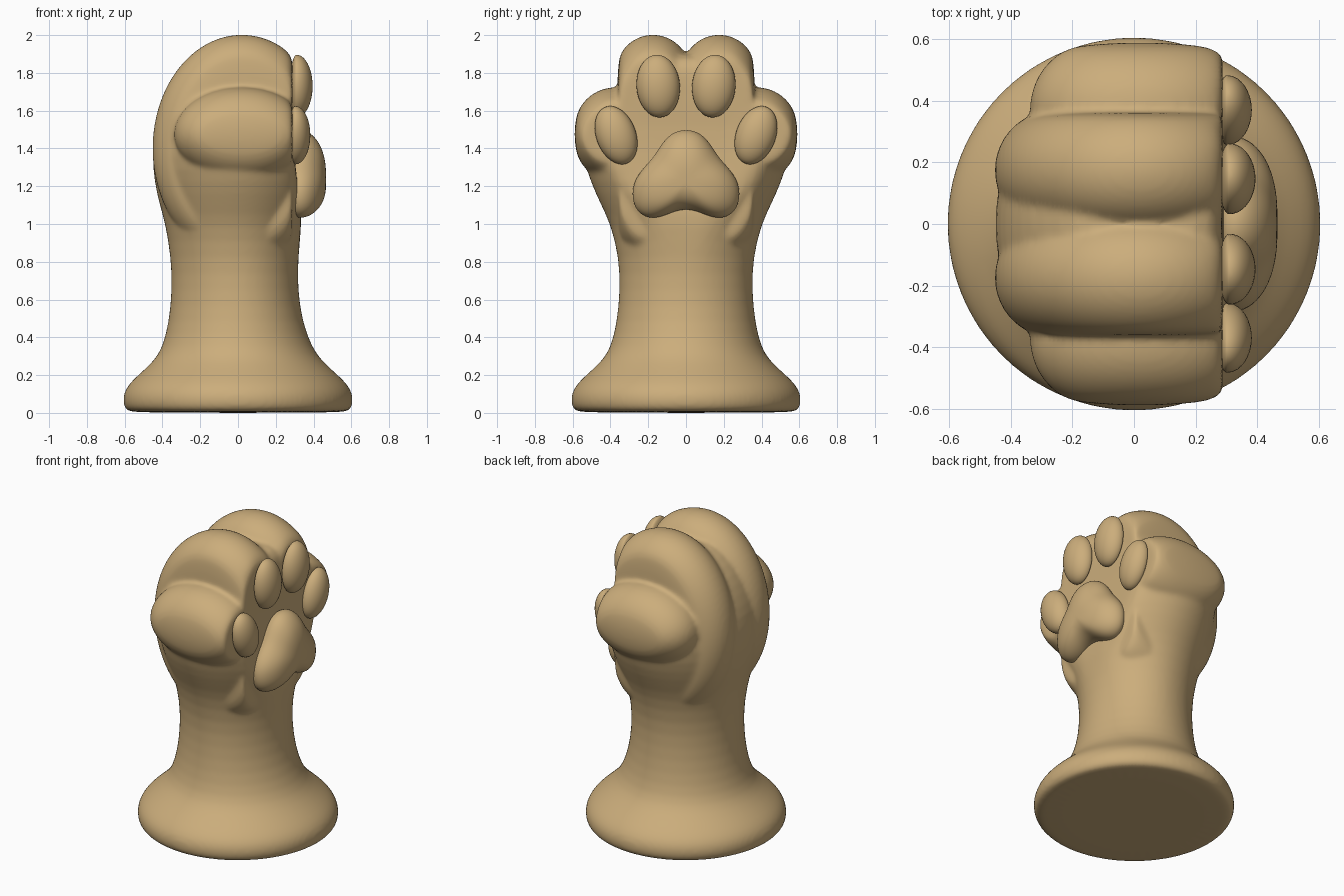
import bpy, bmesh, math

if "Cube" in bpy.data.objects:
    bpy.data.objects.remove(bpy.data.objects["Cube"])

TAN = bpy.data.materials.new("tan")
TAN.diffuse_color = (0.6, 0.42, 0.2, 1)
TAN.use_nodes = True
TAN.node_tree.nodes["Principled BSDF"].inputs["Base Color"].default_value = TAN.diffuse_color


def finish(name, bm):
    bmesh.ops.recalc_face_normals(bm, faces=bm.faces[:])
    for f in bm.faces:
        f.smooth = True
    me = bpy.data.meshes.new(name)
    bm.to_mesh(me)
    bm.free()
    me.materials.append(TAN)
    ob = bpy.data.objects.new(name, me)
    bpy.context.collection.objects.link(ob)
    return ob


def loft(bm, rings):
    """Skin a stack of point rings and cap both ends."""
    vs = [[bm.verts.new(p) for p in r] for r in rings]
    n = len(vs[0])
    for a, b in zip(vs, vs[1:]):
        for i in range(n):
            bm.faces.new((a[i], a[(i + 1) % n], b[(i + 1) % n], b[i]))
    bm.faces.new(vs[0])
    bm.faces.new(vs[-1])


def toe(bm, y, z, rx, rz, r, cut):
    """Thick rounded disc lying in the xz plane, cut flat on the palm side."""
    for v in bmesh.ops.create_uvsphere(bm, u_segments=40, v_segments=20, radius=1)["verts"]:
        a, b, c = v.co.x, v.co.z, v.co.y     # pole axis becomes y
        a, b, c = v.co.x, v.co.y, v.co.z
        d = math.hypot(a, b)
        u, w = (a / d, b / d) if d > 1e-4 else (0, 0)
        x = 0.02 + u * (rx - r) * min(1, d * 3) + a * r
        v.co = (min(x, cut), y + c * r, z + w * (rz - r) * min(1, d * 3) + b * r)


# body: base, wrist and palm; z, back x, unclipped front x, clip x, half width y
SECTIONS = [
    (0.0, .56, .56, 1, .56), (.012, .595, .595, 1, .595), (.05, .61, .61, 1, .61),
    (.1, .608, .608, 1, .608), (.15, .582, .582, 1, .582), (.2, .53, .53, 1, .53),
    (.27, .45, .45, 1, .45), (.34, .402, .395, 1, .40), (.48, .366, .342, 1, .366),
    (.65, .35, .317, 1, .35), (.82, .355, .318, 1, .355), (1.0, .385, .35, .338, .40),
    (1.1, .415, .39, .328, .45), (1.22, .443, .43, .315, .505), (1.36, .456, .46, .298, .55),
    (1.5, .44, .46, .288, .54), (1.62, .40, .42, .285, .46), (1.74, .34, .38, .285, .34),
    (1.84, .25, .32, .285, .22), (1.91, .14, .22, .27, .1)]
bm = bmesh.new()
rings = []
for z, back, front, clip, w in SECTIONS:
    ring = []
    for i in range(48):
        t = math.tau * i / 48
        c = math.cos(t)
        ring.append((min(c * (front if c > 0 else back), clip), w * math.sin(t), z))
    rings.append(ring)
loft(bm, rings)
for s in (1, -1):
    toe(bm, s * .175, 1.4, .475, .605, .195, .288)    # inner toes
    toe(bm, s * .375, 1.475, .36, .25, .215, .288)    # outer toes
body = finish("paw_body", bm)
m = body.modifiers.new("round", 'SUBSURF')
m.levels = m.render_levels = 1
m = body.modifiers.new("fuse", 'REMESH')
m.mode = 'VOXEL'
m.voxel_size = 0.014
m.use_smooth_shade = True
m = body.modifiers.new("soften", 'SMOOTH')
m.factor = 0.5
m.iterations = 6


# toe pads: flattened eggs, tops leaning outward
def toe_pad(name, y, z, ry, rz, tilt, x, out):
    bm = bmesh.new()
    bmesh.ops.create_uvsphere(bm, u_segments=36, v_segments=20, radius=1)
    ct, st = math.cos(tilt), math.sin(tilt)
    for v in bm.verts:
        a, b, c = v.co
        p, q = b * ry, c * rz
        v.co = (x + a * (out if a > 0 else .035), y + p * ct + q * st, z - p * st + q * ct)
    finish(name, bm)


for s, side in ((1, "right"), (-1, "left")):
    toe_pad("inner_toe_pad_" + side, s * .147, 1.73, .115, .166, s * .08, .31, .085)
    toe_pad("outer_toe_pad_" + side, s * .37, 1.47, .105, .16, s * .36, .303, .08)

# main pad: domed three-lobed outline
HALF = [(.08, 1.485), (.135, 1.42), (.175, 1.35), (.25, 1.275), (.292, 1.19),
        (.28, 1.08), (.21, 1.025), (.13, 1.035), (.06, 1.068)]
outline = [(0, 1.507)] + HALF + [(0, 1.078)] + [(-y, z) for y, z in reversed(HALF)]
bm = bmesh.new()
rings = []
for scale, x in ((.9, .27), (.97, .305), (1, .33), (.97, .365), (.88, .4),
                 (.7, .437), (.45, .459), (.2, .467)):
    rings.append([(x, y * scale, 1.23 + (z - 1.23) * scale) for y, z in outline])
loft(bm, rings)
pad = finish("main_pad", bm)
m = pad.modifiers.new("round", 'SUBSURF')
m.levels = m.render_levels = 2
